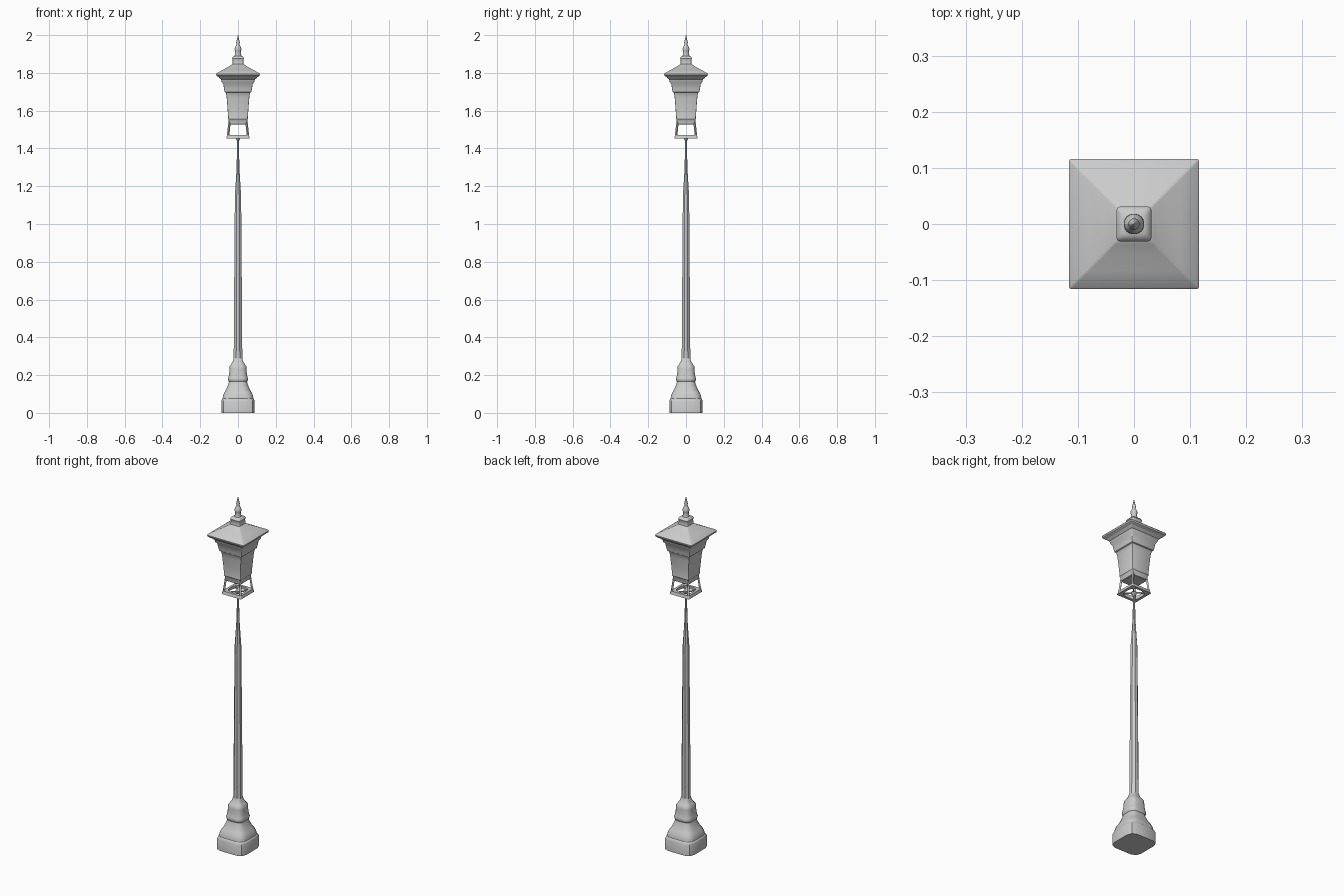
import bpy, math
from mathutils import Vector

if "Cube" in bpy.data.objects:
    bpy.data.objects.remove(bpy.data.objects["Cube"])


def ring(z, half, r, seg):
    """Square of given half width with corners rounded by r (0..1 of half width)."""
    rad, pts = half * r, []
    for q in range(4):
        base = q * math.pi / 2
        cx = (half - rad) * math.sqrt(2) * math.cos(base + math.pi / 4)
        cy = (half - rad) * math.sqrt(2) * math.sin(base + math.pi / 4)
        for i in range(seg + 1):
            a = base + i / seg * math.pi / 2
            pts.append((cx + rad * math.cos(a), cy + rad * math.sin(a), z))
    return pts


def finish(name, verts, faces, angle):
    mesh = bpy.data.meshes.new(name)
    mesh.from_pydata(verts, [], faces)
    obj = bpy.data.objects.new(name, mesh)
    bpy.context.collection.objects.link(obj)
    bpy.ops.object.select_all(action='DESELECT')
    obj.select_set(True)
    bpy.context.view_layer.objects.active = obj
    bpy.ops.object.shade_smooth_by_angle(angle=math.radians(angle))
    return obj


def loft(name, sections, seg=3, angle=35):
    """Skin a closed solid through (z, half width, roundness) sections."""
    verts, faces, n = [], [], 4 * (seg + 1)
    for z, half, r in sections:
        verts += ring(z, half, r, seg)
    for s in range(len(sections) - 1):
        for i in range(n):
            j = (i + 1) % n
            faces.append((s*n + i, s*n + j, s*n + n + j, s*n + n + i))
    faces.append(tuple(reversed(range(n))))
    faces.append(tuple(range(len(verts) - n, len(verts))))
    return finish(name, verts, faces, angle)


def strut(name, a, b, w):
    """Square bar between two points."""
    a, b = Vector(a), Vector(b)
    bpy.ops.mesh.primitive_cube_add(size=1, location=(a + b) / 2)
    obj = bpy.context.object
    obj.name = name
    obj.scale = (w, w, (b - a).length)
    obj.rotation_mode = 'QUATERNION'
    obj.rotation_quaternion = (b - a).to_track_quat('Z', 'Y')
    return obj


# Pedestal: chamfered plinth, bell-shaped moulding and collar
loft("plinth", [(0, .088, .42), (.062, .088, .42), (.073, .084, .45), (.078, .078, .5)], seg=2)
loft("base_moulding", [
    (.07, .082, .5), (.088, .08, .5), (.105, .074, .55), (.118, .066, .6), (.135, .058, .6),
    (.155, .05, .6), (.165, .048, .6), (.172, .052, .6), (.182, .053, .6), (.19, .05, .6),
    (.215, .046, .6), (.235, .045, .6), (.247, .044, .6), (.258, .036, .6), (.275, .026, .6),
    (.29, .022, .6)], seg=3)

# Tapering octagonal pole with a small cap
loft("pole", [(.26, .023, .59), (.5, .0215, .59), (.9, .0185, .59), (1.15, .0165, .59),
              (1.22, .012, .59), (1.3, .0075, .6), (1.42, .005, .6), (1.44, .006, .6),
              (1.452, .012, .6), (1.464, .013, .6)], seg=1, angle=30)

# Open carrier frame: square rim with a round hole
verts, faces, n = [], [], 32
outer_a, inner_a = ring(1.453, .062, .1, 7), ring(1.453, .047, .75, 7)
outer_b, inner_b = ring(1.470, .058, .1, 7), ring(1.470, .045, .75, 7)
loops = [outer_a, outer_b, inner_b, inner_a]
for loop in loops:
    verts += loop
for s in range(4):
    t = (s + 1) % 4
    for i in range(n):
        j = (i + 1) % n
        faces.append((s*n + i, s*n + j, t*n + j, t*n + i))
finish("carrier_frame", verts, faces, 35)

# Thin cross arms on the pole and corner posts up to the lantern
for k, (sx, sy) in enumerate([(1, 1), (-1, 1), (-1, -1), (1, -1)]):
    strut(f"cross_arm_{k}", (0, 0, 1.459), (sx*.045, sy*.045, 1.459), .006)
    strut(f"corner_post_{k}", (sx*.053, sy*.053, 1.462), (sx*.045, sy*.045, 1.54), .009)

# Lantern body, flared towards the cornice
loft("lantern_body", [
    (1.527, .046, .06), (1.53, .049, .06), (1.553, .05, .06), (1.557, .053, .06),
    (1.563, .052, .06), (1.62, .056, .06), (1.67, .060, .06), (1.69, .063, .06),
    (1.70, .068, .06)], seg=2)

# Cornice stepping out under the roof
loft("cornice", [
    (1.695, .064, .06), (1.70, .071, .06), (1.715, .074, .06), (1.74, .078, .06),
    (1.752, .086, .06), (1.765, .089, .06), (1.772, .098, .06), (1.785, .108, .06)], seg=2)

# Pyramid roof with a thin eave lip
loft("roof", [
    (1.777, .104, .04), (1.785, .114, .04), (1.794, .116, .04), (1.799, .112, .04),
    (1.815, .083, .05), (1.83, .055, .08), (1.842, .036, .1), (1.848, .028, .12)], seg=2)

# Finial: square block turning into a round spire
loft("finial_block", [
    (1.838, .031, .15), (1.85, .029, .15), (1.868, .028, .2), (1.876, .031, .2),
    (1.884, .028, .25), (1.89, .02, .5)], seg=3)
loft("finial_spire", [
    (1.88, .021, 1), (1.895, .017, 1), (1.91, .014, 1), (1.918, .017, 1), (1.928, .018, 1),
    (1.937, .014, 1), (1.945, .010, 1), (1.953, .008, 1), (1.960, .010, 1), (1.967, .008, 1),
    (1.98, .005, 1), (2.0, .001, 1)], seg=4, angle=50)
